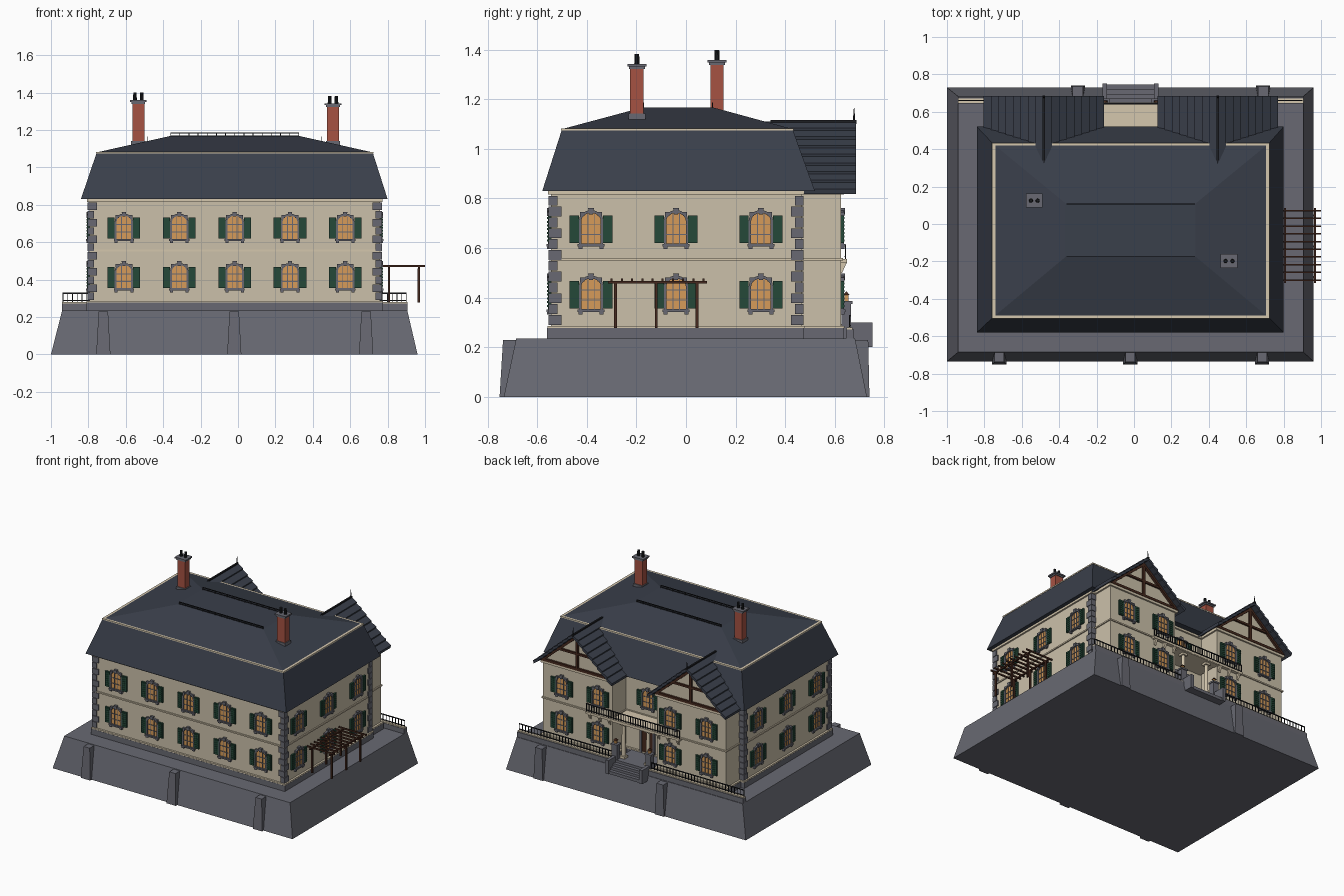
import bpy, bmesh, math
from mathutils import Matrix, Vector

if "Cube" in bpy.data.objects:
    bpy.data.objects.remove(bpy.data.objects["Cube"], do_unlink=True)

COLOURS = {
    "cream_wall": (0.60, 0.53, 0.40), "pale_trim": (0.66, 0.57, 0.42),
    "slate_roof": (0.042, 0.050, 0.070), "grey_stone": (0.138, 0.141, 0.168),
    "red_brick": (0.38, 0.085, 0.055), "green_shutter": (0.018, 0.065, 0.04),
    "amber_glass": (0.67, 0.33, 0.10), "dark_wood": (0.06, 0.022, 0.013),
    "black_iron": (0.012, 0.013, 0.016),
}
MATS = {}
for label, rgb in COLOURS.items():
    m = bpy.data.materials.new(label)
    m.use_nodes = True
    m.diffuse_color = (*rgb, 1)
    m.node_tree.nodes["Principled BSDF"].inputs["Base Color"].default_value = (*rgb, 1)
    MATS[label] = m


def finish(bm, name, *mats):
    bmesh.ops.recalc_face_normals(bm, faces=bm.faces)
    mesh = bpy.data.meshes.new(name)
    bm.to_mesh(mesh)
    bm.free()
    for label in mats:
        mesh.materials.append(MATS[label])
    return place(mesh, name)


def place(mesh, name, loc=(0, 0, 0), turn=0):
    ob = bpy.data.objects.new(name, mesh)
    ob.location, ob.rotation_euler.z = loc, turn
    bpy.context.collection.objects.link(ob)
    return ob


def loft(bm, rects, mat=0):
    """Stack rectangles (x0, x1, y0, y1, z) into one closed solid."""
    rings = [[bm.verts.new(p) for p in ((a, c, z), (b, c, z), (b, d, z), (a, d, z))]
             for a, b, c, d, z in rects]
    faces = [bm.faces.new(rings[0][::-1]), bm.faces.new(rings[-1])]
    for lo, hi in zip(rings, rings[1:]):
        for i in range(4):
            j = (i + 1) % 4
            faces.append(bm.faces.new((lo[i], lo[j], hi[j], hi[i])))
    for f in faces:
        f.material_index = mat


def box(bm, x0, x1, y0, y1, z0, z1, mat=0):
    loft(bm, [(x0, x1, y0, y1, z0), (x0, x1, y0, y1, z1)], mat)


def prism(bm, pts, y0, y1, mat=0):
    """Extrude an x-z outline along y."""
    a, b = ([bm.verts.new((x, y, z)) for x, z in pts] for y in (y0, y1))
    faces = [bm.faces.new(a), bm.faces.new(b[::-1])]
    for i in range(len(a)):
        faces.append(bm.faces.new((a[i - 1], a[i], b[i], b[i - 1])))
    for f in faces:
        f.material_index = mat


def cyl(bm, x, y, z0, z1, r0, r1, sides=10):
    bmesh.ops.create_cone(bm, cap_ends=True, segments=sides, radius1=r0, radius2=r1,
                          depth=z1 - z0, matrix=Matrix.Translation((x, y, (z0 + z1) / 2)))


def rail(bm, x0, x1, y, z0, z1, step, t=0.003):
    box(bm, x0, x1, y - t, y + t, z1 - 0.006, z1)
    box(bm, x0, x1, y - t, y + t, z0 + 0.008, z0 + 0.012)
    n = round((x1 - x0) / step)
    for i in range(n + 1):
        x = x0 + (x1 - x0) * i / n
        box(bm, x - 0.002, x + 0.002, y - 0.002, y + 0.002, z0, z1)


MID = -0.018
MAIN = (-0.795, 0.76, -0.545, 0.465)
WING_X = (-0.4825, 0.4475)
FOOTPRINTS = [MAIN] + [(c - 0.283, c + 0.283, 0.4, 0.625) for c in WING_X]

# Sloped terrace base with buttresses
bm = bmesh.new()
loft(bm, [(-1, 0.96, -0.735, 0.73, 0), (-0.94, 0.905, -0.685, 0.682, 0.235)])
for x in (-0.72, -0.02, 0.685):
    loft(bm, [(x - 0.038, x + 0.038, -0.752, -0.6, 0), (x - 0.025, x + 0.025, -0.738, -0.6, 0.23)])
for x in (-0.30, 0.69):
    loft(bm, [(x - 0.038, x + 0.038, 0.6, 0.74, 0), (x - 0.028, x + 0.028, 0.6, 0.735, 0.23)])
finish(bm, "terrace_base", "grey_stone")

# Plinth, rear parapet and entrance steps
bm = bmesh.new()
for a, b, c, d in FOOTPRINTS:
    box(bm, a - 0.015, b + 0.015, c - 0.015, d + 0.01, 0.23, 0.277)
for a, b in ((-0.94, -0.165), (0.13, 0.905)):
    box(bm, a, b, 0.645, 0.678, 0.23, 0.272)
for s in (-1, 1):
    x = MID + s * 0.138
    box(bm, x - 0.012, x + 0.012, 0.66, 0.752, 0.2, 0.3)
    box(bm, x - 0.022, x + 0.022, 0.628, 0.666, 0.23, 0.375)
    box(bm, x - 0.027, x + 0.027, 0.623, 0.671, 0.375, 0.387)
for i in range(4):
    box(bm, MID - 0.13, MID + 0.13, 0.45, 0.745 - i * 0.025, 0.2, 0.222 + i * 0.018)
finish(bm, "plinth_and_steps", "grey_stone")

# House walls and gable triangles
bm = bmesh.new()
for a, b, c, d in FOOTPRINTS:
    box(bm, a, b, c, d, 0.27, 0.84)
for c in WING_X:
    prism(bm, [(c - 0.283, 0.83), (c + 0.283, 0.83), (c, 1.085)], 0.4, 0.625)
finish(bm, "house_walls", "cream_wall")

# String courses, cornice, parapet cap and roof edge
bm = bmesh.new()
for a, b, c, d in FOOTPRINTS:
    for z0, z1, e in ((0.277, 0.286, 0.014), (0.55, 0.56, 0.008), (0.815, 0.834, 0.012)):
        box(bm, a - e, b + e, c - e, d + e, z0, z1)
for a, b in ((-0.94, -0.165), (0.13, 0.905)):
    box(bm, a, b, 0.648, 0.672, 0.27, 0.28)
box(bm, -0.759, 0.724, -0.504, 0.434, 1.074, 1.083)
finish(bm, "trim_bands", "pale_trim")

# Alternating corner quoins
bm = bmesh.new()
for sx, cx in ((1, MAIN[0]), (-1, MAIN[1])):
    for sy, cy in ((1, MAIN[2]), (-1, MAIN[3])):
        for i in range(12):
            z = 0.29 + i * 0.0437
            w, d = (0.042, 0.026) if i % 2 else (0.026, 0.042)
            xs = sorted((cx - sx * 0.009, cx + sx * w))
            ys = sorted((cy - sy * 0.009, cy + sy * d))
            box(bm, *xs, *ys, z, z + 0.04)
finish(bm, "corner_quoins", "grey_stone")

# Mansard roof
bm = bmesh.new()
loft(bm, [(-0.84, 0.80, -0.58, 0.52, 0.83), (-0.755, 0.72, -0.5, 0.43, 1.08),
          (-0.365, 0.33, -0.175, 0.11, 1.167)])
finish(bm, "mansard_roof", "slate_roof")

# Stepped slate roofs over the rear wings
bm = bmesh.new()
BANDS, HALF, EAVE, RIDGE = 8, 0.318, 0.83, 1.11
for c in WING_X:
    for s in (-1, 1):
        for i in range(BANDS):
            t0, t1 = i / BANDS, (i + 1) / BANDS
            p = [(c + s * HALF * t, RIDGE - (RIDGE - EAVE) * t) for t in (t0, t1)]
            prism(bm, [(p[0][0], p[0][1]), (p[1][0] + s * 0.005, p[1][1] + 0.009),
                       (p[1][0], p[1][1] - 0.012), (p[0][0], p[0][1] - 0.02)], 0.29, 0.685)
finish(bm, "wing_roofs", "slate_roof")

# Ridge caps, finials, roof cresting and railings
bm = bmesh.new()
for c in WING_X:
    box(bm, c - 0.006, c + 0.006, 0.34, 0.688, 1.1, 1.116)
    cyl(bm, c, 0.678, 1.1, 1.165, 0.006, 0.001, 6)
for y in (-0.172, 0.107):
    rail(bm, -0.36, 0.325, y, 1.162, 1.187, 0.05, 0.002)
rail(bm, -0.935, -0.18, 0.66, 0.278, 0.33, 0.025)
rail(bm, 0.145, 0.9, 0.66, 0.278, 0.33, 0.025)
rail(bm, MID - 0.38, MID + 0.38, 0.643, 0.555, 0.615, 0.02)
finish(bm, "iron_railings", "black_iron")

# Timber framing in the gables, plus the entrance door
bm = bmesh.new()
for c in WING_X:
    box(bm, c - 0.295, c + 0.295, 0.62, 0.64, 0.832, 0.85)
    box(bm, c - 0.155, c + 0.155, 0.62, 0.638, 0.945, 0.96)
    box(bm, c - 0.009, c + 0.009, 0.62, 0.64, 0.84, 1.08)
    for s in (-1, 1):
        prism(bm, [(c, 1.09), (c + s * 0.3, 0.832), (c + s * 0.275, 0.832), (c, 1.068)], 0.62, 0.642)
box(bm, MID - 0.045, MID + 0.045, 0.46, 0.475, 0.28, 0.47)
finish(bm, "timber_framing_and_door", "dark_wood")

# Door surround
bm = bmesh.new()
for s in (-1, 1):
    box(bm, MID + s * 0.052 - 0.008, MID + s * 0.052 + 0.008, 0.46, 0.482, 0.28, 0.47)
box(bm, MID - 0.065, MID + 0.065, 0.46, 0.485, 0.47, 0.49)
finish(bm, "door_surround", "grey_stone")

# Balcony with brackets and porch columns
bm = bmesh.new()
box(bm, MID - 0.17, MID + 0.17, 0.46, 0.648, 0.535, 0.556)
box(bm, MID - 0.385, MID + 0.385, 0.6, 0.65, 0.54, 0.556)
for s in (-1, 1):
    for off in (0.2, 0.28, 0.36):
        x = MID + s * off
        loft(bm, [(x - 0.008, x + 0.008, 0.62, 0.63, 0.5), (x - 0.008, x + 0.008, 0.62, 0.648, 0.541)])
    x = MID + s * 0.1
    cyl(bm, x, 0.61, 0.28, 0.535, 0.015, 0.012, 12)
    for z in (0.275, 0.52):
        box(bm, x - 0.02, x + 0.02, 0.59, 0.63, z, z + 0.018)
finish(bm, "balcony_and_columns", "pale_trim")

# Lanterns on the step piers
bm = bmesh.new()
for s in (-1, 1):
    x = MID + s * 0.138
    box(bm, x - 0.008, x + 0.008, 0.639, 0.655, 0.387, 0.41, 0)
    loft(bm, [(x - 0.013, x + 0.013, 0.634, 0.66, 0.41), (x - 0.002, x + 0.002, 0.645, 0.649, 0.424)], 1)
finish(bm, "pier_lanterns", "amber_glass", "dark_wood")

# Chimneys
for name, x, y, top in (("left_chimney", -0.533, 0.125, 1.345), ("right_chimney", 0.508, -0.198, 1.328)):
    bm = bmesh.new()
    box(bm, x - 0.032, x + 0.032, y - 0.027, y + 0.027, 1.08, top, 0)
    box(bm, x - 0.038, x + 0.038, y - 0.034, y + 0.034, 1.08, 1.142, 1)
    box(bm, x - 0.037, x + 0.037, y - 0.032, y + 0.032, top - 0.006, top + 0.004, 1)
    box(bm, x - 0.045, x + 0.045, y - 0.038, y + 0.038, top + 0.004, top + 0.014, 1)
    old = set(bm.faces)
    for s in (-1, 1):
        cyl(bm, x + s * 0.018, y, top + 0.012, top + 0.054, 0.011, 0.009)
    for f in set(bm.faces) - old:
        f.material_index = 2
    finish(bm, name, "red_brick", "grey_stone", "black_iron")

# Pergola
bm = bmesh.new()
for x in (0.807, 0.967):
    box(bm, x - 0.005, x + 0.005, -0.315, 0.085, 0.457, 0.467)
    for y in (-0.285, -0.12, 0.045):
        box(bm, x - 0.006, x + 0.006, y - 0.006, y + 0.006, 0.278, 0.46)
for i in range(10):
    y = -0.3 + i * 0.0412
    box(bm, 0.775, 1.0, y - 0.004, y + 0.004, 0.466, 0.477)
finish(bm, "pergola", "dark_wood")


# Shuttered window, shared by every wall
def arch(hw, bottom, spring, top, n=8):
    pts = [(-hw, bottom), (hw, bottom)]
    for i in range(n + 1):
        a = math.pi * i / n
        pts.append((hw * math.cos(a), spring + (top - spring) * math.sin(a)))
    return pts


bm = bmesh.new()
prism(bm, arch(0.041, -0.06, 0.035, 0.066), -0.004, 0.002, 0)
outer, inner = arch(0.049, -0.066, 0.035, 0.077), arch(0.039, -0.058, 0.035, 0.065)
for i in range(len(outer)):
    prism(bm, [outer[i - 1], outer[i], inner[i], inner[i - 1]], -0.012, 0.002, 1)
for x in (-0.013, 0.013):
    box(bm, x - 0.0018, x + 0.0018, -0.008, 0, -0.06, 0.062, 1)
for z in (-0.022, 0.018):
    box(bm, -0.04, 0.04, -0.008, 0, z - 0.0018, z + 0.0018, 1)
box(bm, -0.054, 0.054, -0.018, 0, -0.07, -0.06, 1)
prism(bm, [(-0.008, 0.06), (0.008, 0.06), (0.012, 0.086), (-0.012, 0.086)], -0.016, 0, 1)
for s in (-1, 1):
    box(bm, s * 0.036 - 0.009, s * 0.036 + 0.009, -0.015, 0, 0.054, 0.07, 1)
    box(bm, s * 0.042 - 0.008, s * 0.042 + 0.008, -0.015, 0, -0.08, -0.066, 1)
    x = s * 0.068
    box(bm, x - 0.019, x + 0.019, -0.012, 0, -0.056, 0.056, 2)
    for i in range(7):
        z = -0.045 + i * 0.015
        box(bm, x - 0.014, x + 0.014, -0.015, -0.01, z - 0.004, z + 0.004, 2)
window = finish(bm, "window", "amber_glass", "grey_stone", "green_shutter")
columns = [-0.61, -0.314, MID, 0.278, 0.573]
spots = [("front", x, MAIN[2], 0) for x in columns]
spots += [("back", x, 0.625, math.pi) for x in columns if x != MID]
for y in (-0.383, -0.04, 0.302):
    spots += [("right", MAIN[1], y, math.pi / 2), ("left", MAIN[0], y, -math.pi / 2)]
for side, x, y, turn in spots:
    for floor, z in (("lower", 0.412), ("upper", 0.676)):
        place(window.data, f"{side}_{floor}_window", (x, y, z), turn)
window.name = "balcony_window"
window.location, window.rotation_euler.z = (MID, MAIN[3], 0.676), math.pi
